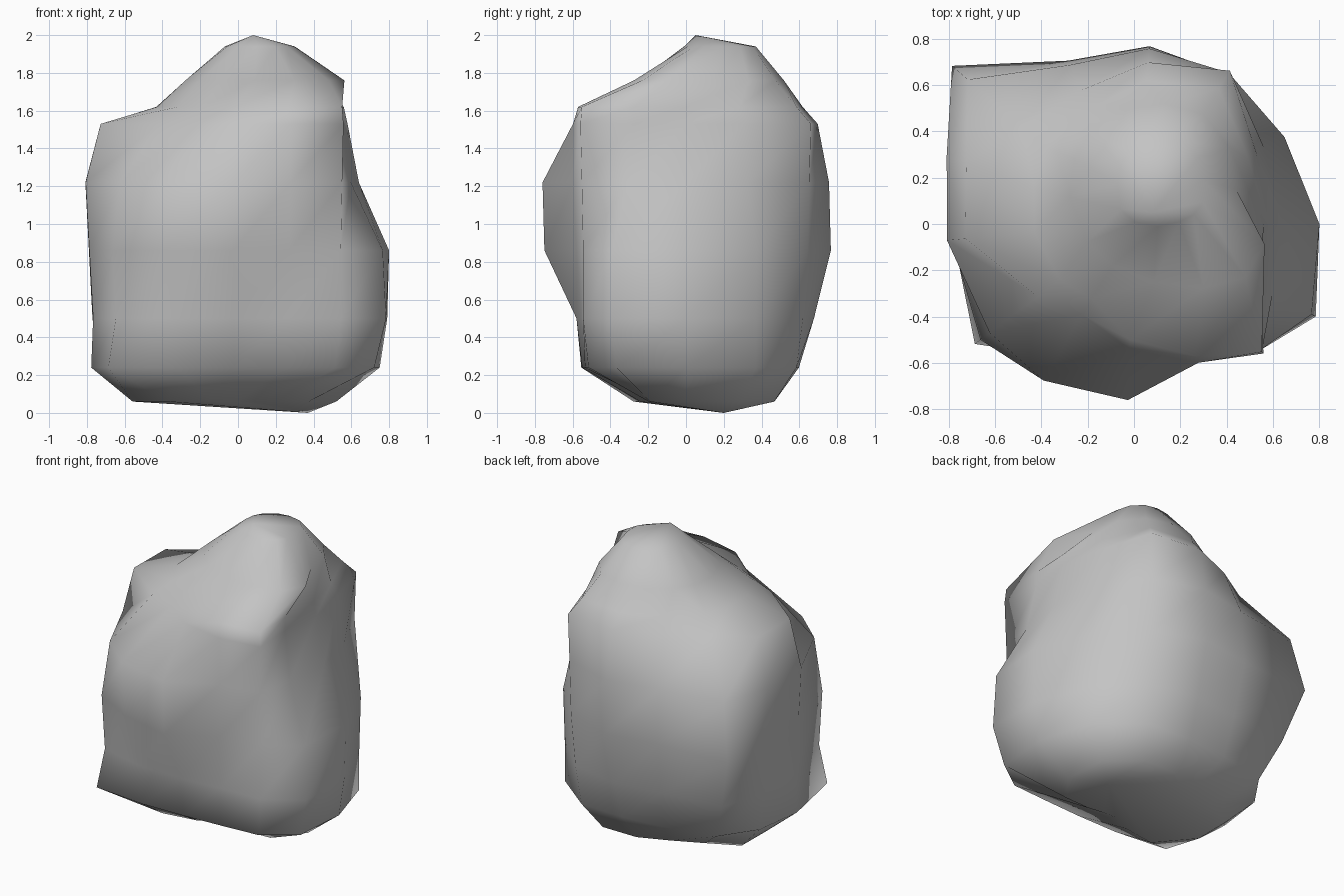
import bpy
import bmesh
from math import radians, cos, sin

default_cube = bpy.data.objects.get("Cube")
if default_cube:
    bpy.data.objects.remove(default_cube, do_unlink=True)


def make_material(name, colour):
    material = bpy.data.materials.new(name)
    material.use_nodes = True
    material.diffuse_color = colour
    shader = next(n for n in material.node_tree.nodes if n.type == "BSDF_PRINCIPLED")
    shader.inputs["Base Color"].default_value = colour
    return material


# Compass directions of the boulder's ridges and hollows, in degrees
directions = [0, 30, 58, 85, 112, 139, 160, 185, 217, 240, 268, 295, 315, 333]

# Outline at each height, as centimetre radii along those directions
outlines = {
    6: [52, 58, 55, 47, 42, 46, 59, 56, 46, 28, 18, 20, 28, 42],
    24: [75, 74, 69, 60, 62, 76, 78, 78, 86, 64, 55, 59, 73, 81],
    50: [79, 74, 73, 68, 69, 90, 82, 77, 81, 66, 58, 61, 77, 88],
    86: [80, 75, 76, 77, 76, 104, 84, 79, 83, 76, 75, 64, 77, 86],
    122: [64, 65, 77, 76, 74, 95, 86, 81, 78, 78, 76, 66, 78, 67],
    153: [58, 61, 78, 70, 62, 64, 77, 73, 52, 45, 54, 66, 79, 61],
    162: [56, 57, 69, 62, 53, 50, 46, 43, 40, 37, 50, 63, 78, 61],
    176: [34, 36, 38, 37, 37, 38, 38, 38, 38, 38, 40, 47, 54, 52],
    194: [19, 19, 19, 18, 18, 18, 18, 18, 21, 21, 20, 20, 21, 21],
}

# The peak leans away from the middle
peak_centres = {176: (0.1, 0.15), 194: (0.11, 0.19)}


def add_ring(bm, height, radii):
    cx, cy = peak_centres.get(height, (0, 0))
    ring = []
    for angle, radius in zip(directions, radii):
        a = radians(angle)
        x = cx + cos(a) * radius / 100
        y = cy + sin(a) * radius / 100
        ring.append(bm.verts.new((x, y, height / 100)))
    return ring


def close_with_point(bm, ring, point):
    tip = bm.verts.new(point)
    for a, b in zip(ring, ring[1:] + ring[:1]):
        bm.faces.new((a, b, tip))


# Boulder: loft the outlines, then close the underside and the peak
bm = bmesh.new()
rings = [add_ring(bm, height, radii) for height, radii in outlines.items()]
for lower, upper in zip(rings, rings[1:]):
    for i in range(len(directions)):
        j = (i + 1) % len(directions)
        bm.faces.new((lower[i], lower[j], upper[j], upper[i]))
close_with_point(bm, rings[0], (0.37, 0.2, 0))
close_with_point(bm, rings[-1], (0.08, 0.05, 2))
bmesh.ops.recalc_face_normals(bm, faces=bm.faces)
for face in bm.faces:
    face.smooth = True

mesh = bpy.data.meshes.new("boulder")
bm.to_mesh(mesh)
bm.free()
mesh.materials.append(make_material("stone grey", (0.55, 0.55, 0.55, 1)))
boulder = bpy.data.objects.new("boulder", mesh)
bpy.context.collection.objects.link(boulder)
